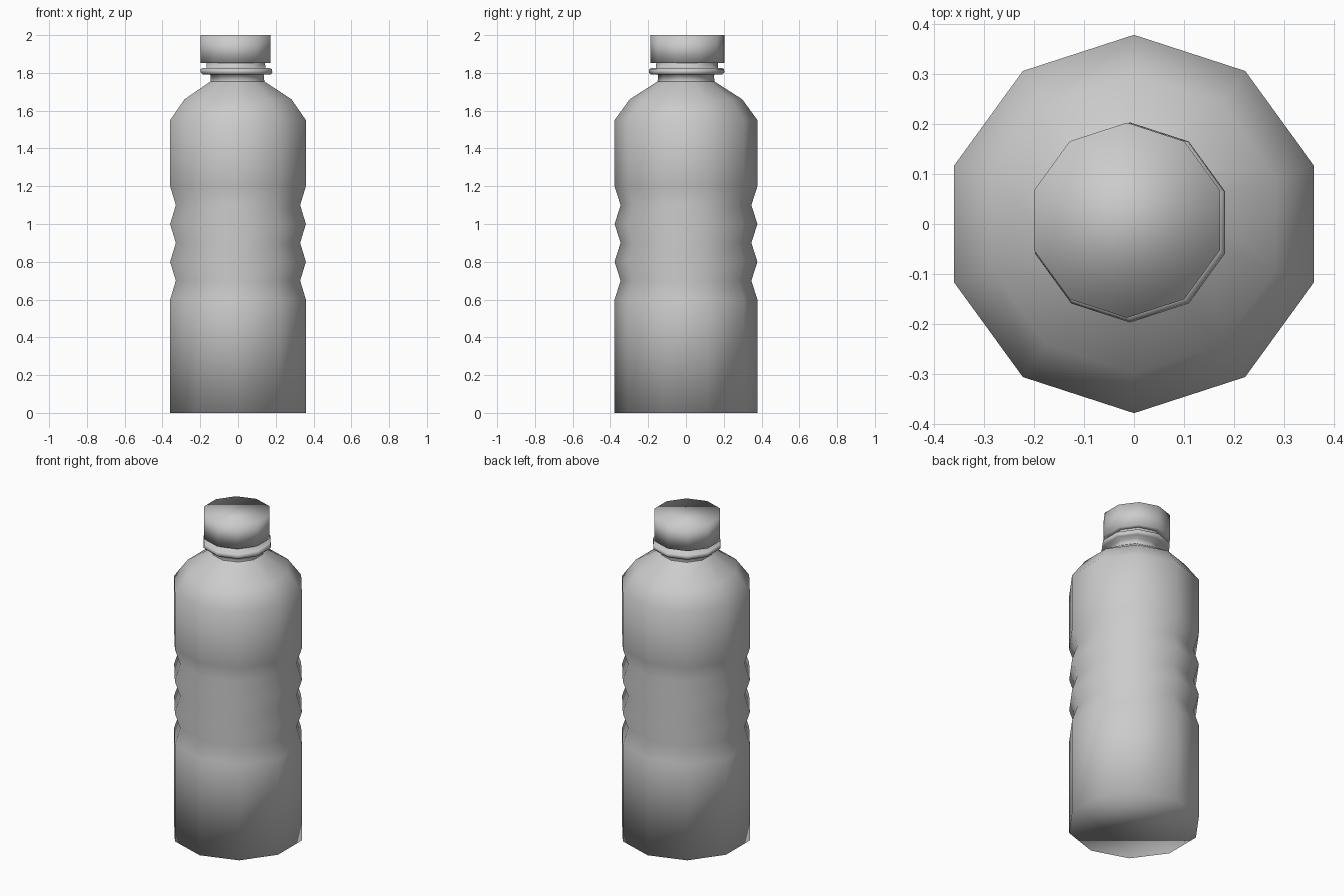
import bpy, bmesh, math

if "Cube" in bpy.data.objects:
    bpy.data.objects.remove(bpy.data.objects["Cube"])

SIDES = 10


def lathe(name, profile, close_bottom=False, close_top=False):
    """Ten-sided rings from (radius, z, centre x, centre y), bridged upwards."""
    bm = bmesh.new()
    rings = []
    for r, z, cx, cy in profile:
        angles = [math.pi / 2 + 2 * math.pi * i / SIDES for i in range(SIDES)]
        rings.append([bm.verts.new((cx + r * math.cos(a), cy + r * math.sin(a), z))
                      for a in angles])
    for low, high in zip(rings, rings[1:]):
        for i in range(SIDES):
            j = (i + 1) % SIDES
            bm.faces.new((low[i], low[j], high[j], high[i]))
    if close_bottom:
        bm.faces.new(rings[0][::-1])
    if close_top:
        bm.faces.new(rings[-1])
    for f in bm.faces:
        f.smooth = True
    mesh = bpy.data.meshes.new(name)
    bm.to_mesh(mesh)
    bm.free()
    obj = bpy.data.objects.new(name, mesh)
    bpy.context.collection.objects.link(obj)
    return obj


# Body: straight base, zigzag grip ribs, sloping shoulder
R, RIB = 0.378, 0.346
body = [(R, 0.0, 0, 0)]
body += [(R if k % 2 == 0 else RIB, 0.6 + 0.1 * k, 0, 0) for k in range(7)]
body += [(R, 1.55, 0, 0), (0.298, 1.66, 0, 0), (0.150, 1.755, -0.003, 0.0)]
lathe("bottle_body", body, close_bottom=True)

# Neck with its support collar, leaning slightly off centre
neck = [(0.150, 1.755, -0.003, 0.0), (0.148, 1.79, -0.005, 0.001),
        (0.190, 1.792, -0.006, 0.002), (0.200, 1.803, -0.008, 0.003),
        (0.198, 1.820, -0.009, 0.004), (0.188, 1.825, -0.010, 0.004),
        (0.165, 1.827, -0.011, 0.005), (0.163, 1.852, -0.012, 0.006)]
lathe("neck_and_collar", neck)

# Screw cap
CX, CY = -0.014, 0.0075
cap = [(0.163, 1.852, -0.012, 0.006), (0.195, 1.852, CX, CY), (0.195, 2.0, CX, CY)]
lathe("cap", cap, close_top=True)
